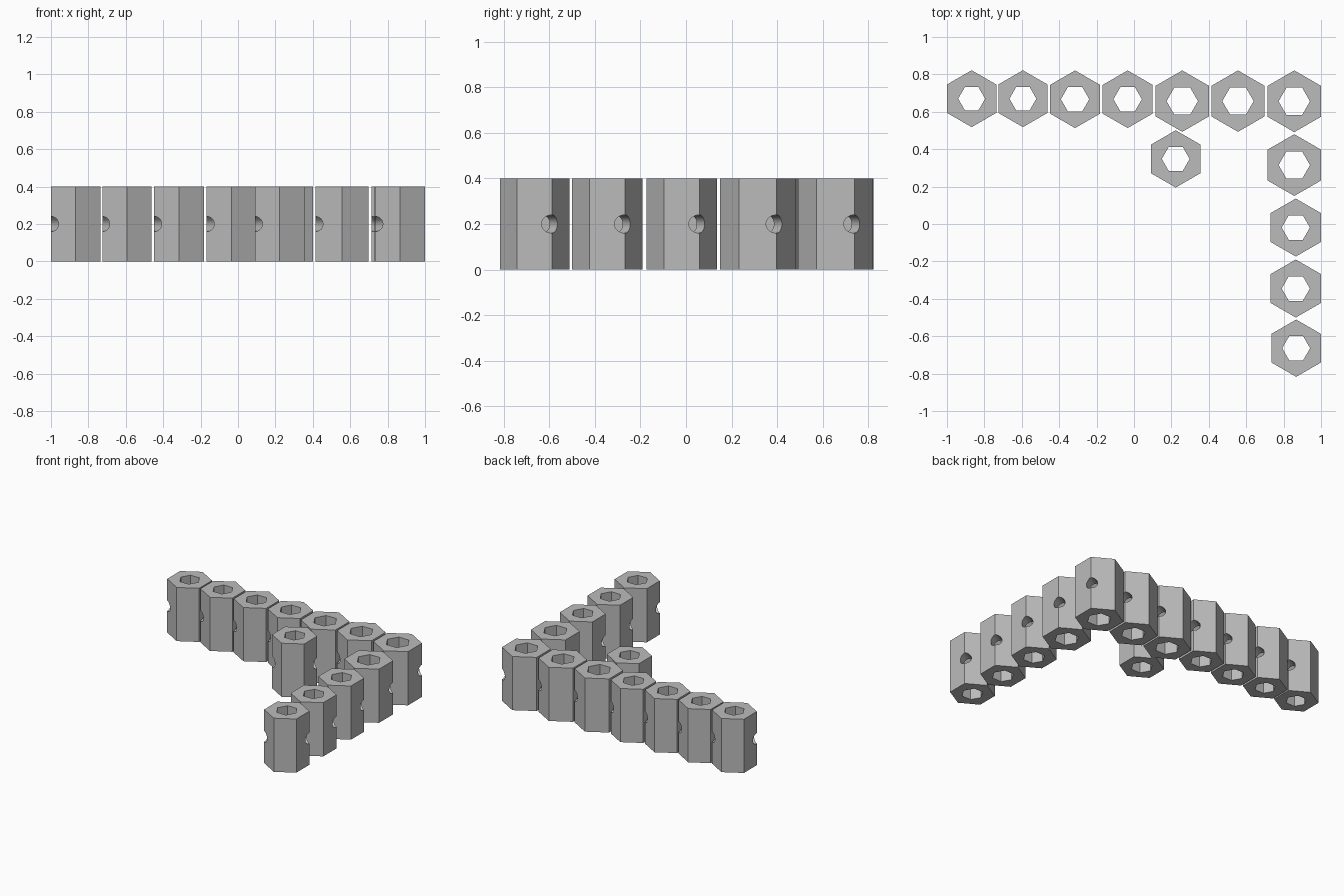
import bpy, bmesh, math
from mathutils import Matrix

if "Cube" in bpy.data.objects:
    bpy.data.objects.remove(bpy.data.objects["Cube"])

HEIGHT = 0.4
DRILL_RADIUS = 0.04

metal = bpy.data.materials.new("grey_metal")
metal.diffuse_color = (0.5, 0.5, 0.5, 1)
metal.use_nodes = True
metal.node_tree.nodes["Principled BSDF"].inputs["Base Color"].default_value = metal.diffuse_color


def hex_tube(name, x, y, outer, bore):
    """Hexagonal tube, flats towards x; the hexagonal bore is turned by 30 degrees."""
    bm = bmesh.new()

    def ring(radius, turn, z):
        return [bm.verts.new((radius * math.cos(turn + i * math.pi / 3),
                              radius * math.sin(turn + i * math.pi / 3), z)) for i in range(6)]

    rings = [ring(r, t, z) for r, t in ((outer, math.pi / 6), (bore, 0)) for z in (0, HEIGHT)]
    out_low, out_high, in_low, in_high = rings
    # outer and inner walls
    for low, high, flip in ((out_low, out_high, False), (in_low, in_high, True)):
        for i in range(6):
            j = (i + 1) % 6
            quad = (low[i], low[j], high[j], high[i])
            bm.faces.new(quad[::-1] if flip else quad)
    # end faces: alternate triangles between the two turned hexagons
    for o, n in ((out_low, in_low), (out_high, in_high)):
        for i in range(6):
            j = (i + 1) % 6
            bm.faces.new((o[i], n[i], n[j]))
            bm.faces.new((o[i], o[j], n[j]))
    bmesh.ops.recalc_face_normals(bm, faces=bm.faces)
    mesh = bpy.data.meshes.new(name)
    bm.to_mesh(mesh)
    bm.free()
    mesh.materials.append(metal)
    tube = bpy.data.objects.new(name, mesh)
    tube.location = (x, y, 0)
    bpy.context.collection.objects.link(tube)
    return tube


def drill(tube):
    """Round cross hole through two opposite corner edges at mid height."""
    bpy.ops.mesh.primitive_cylinder_add(vertices=32, radius=DRILL_RADIUS, depth=0.6)
    cutter = bpy.context.object
    cutter.data.materials.append(metal)
    cutter.matrix_world = (Matrix.Translation((tube.location.x, tube.location.y, HEIGHT / 2))
                           @ Matrix.Rotation(math.pi / 6, 4, 'Z')
                           @ Matrix.Rotation(math.pi / 2, 4, 'Y'))
    cutter.hide_render = True
    mod = tube.modifiers.new("cross_hole", 'BOOLEAN')
    mod.operation = 'DIFFERENCE'
    mod.solver = 'EXACT'
    mod.object = cutter
    bpy.ops.object.select_all(action='DESELECT')
    tube.select_set(True)
    bpy.context.view_layer.objects.active = tube
    bpy.ops.object.modifier_apply(modifier=mod.name)
    bpy.data.objects.remove(cutter)
    bpy.ops.object.shade_smooth_by_angle(angle=math.radians(25))


# x, y, outer radius, bore radius
BACK_ROW = [(-0.868, 0.670, 0.152, 0.072), (-0.594, 0.670, 0.152, 0.072),
            (-0.315, 0.667, 0.154, 0.076), (-0.034, 0.667, 0.154, 0.076),
            (0.258, 0.657, 0.164, 0.084), (0.556, 0.657, 0.164, 0.084),
            (0.857, 0.656, 0.165, 0.084)]
SIDE_ROW = [(0.857, 0.315, 0.165, 0.084), (0.865, -0.019, 0.155, 0.0755),
            (0.865, -0.345, 0.155, 0.0755), (0.867, -0.664, 0.153, 0.0745)]
SINGLE = [(0.223, 0.348, 0.153, 0.0745)]

for label, row in (("back_row_tube", BACK_ROW), ("side_row_tube", SIDE_ROW),
                   ("single_tube", SINGLE)):
    for k, spec in enumerate(row):
        drill(hex_tube(f"{label}_{k + 1}", *spec))
